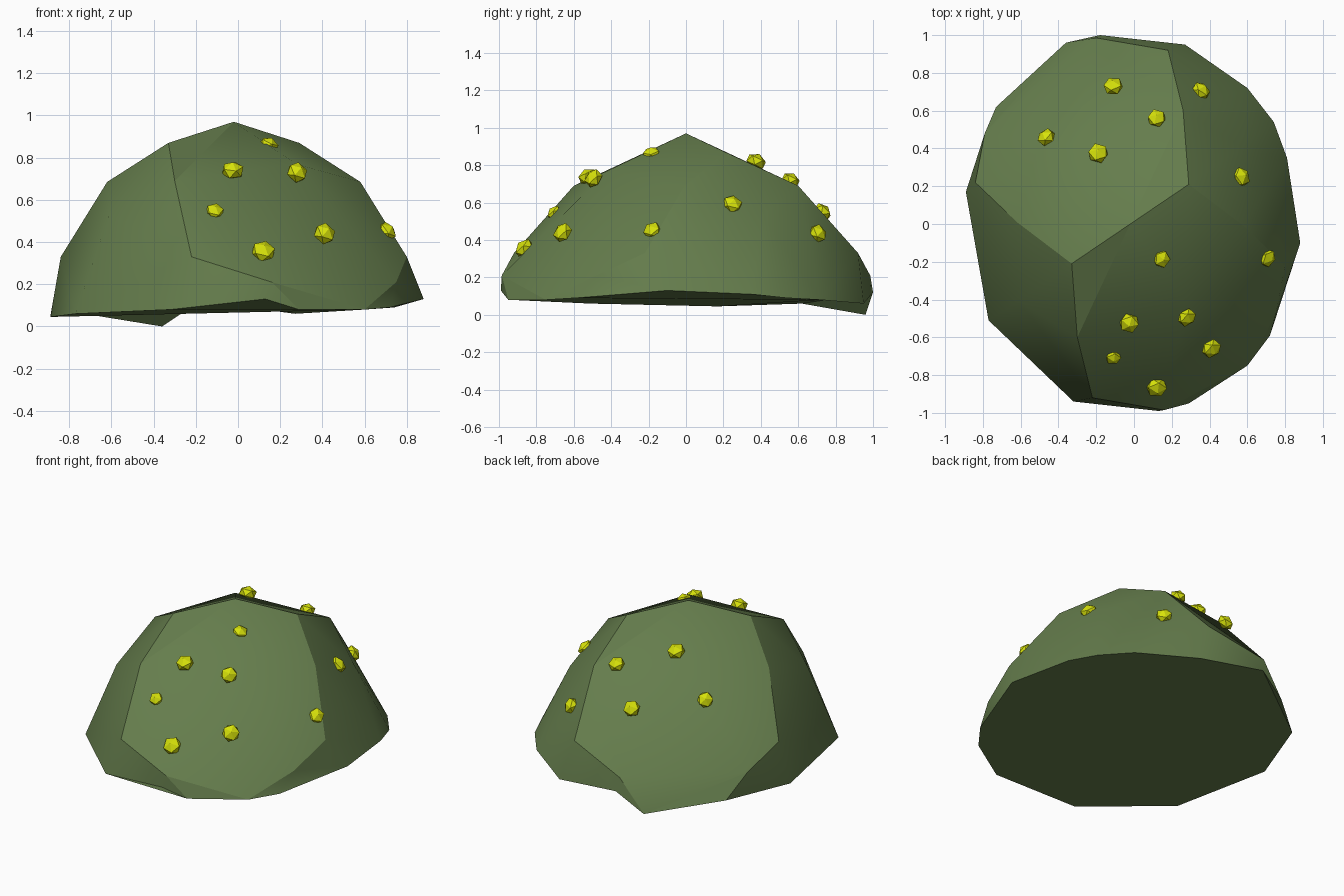
import bpy, bmesh
from mathutils import Vector

if "Cube" in bpy.data.objects:
    bpy.data.objects.remove(bpy.data.objects["Cube"])


def material(name, rgb):
    m = bpy.data.materials.new(name)
    m.diffuse_color = (*rgb, 1)
    m.use_nodes = True
    m.node_tree.nodes["Principled BSDF"].inputs["Base Color"].default_value = m.diffuse_color
    return m


leaf = material("leaf_green", (0.13, 0.205, 0.073))
yellow = material("berry_yellow", (0.68, 0.76, 0.003))


def turned(p):
    """Half-turn about the apex."""
    return (-.04 - p[0], -p[1], p[2])


# Dome: crease corners come in pairs, so do the middles of the big faces
half = [(-.33, -.21, .87), (-.62, .01, .685), (-.84, .22, .33), (-.30, -.60, .69),
        (-.22, -.92, .33), (.16, -.985, .21), (.75, -.48, .21)]
middles = [(.275, -.42, .77), (.57, .41, .53)]
crease = [(-.02, 0, .97)] + half + [turned(p) for p in half]
dome = crease + middles + [turned(p) for p in middles]

# Uneven ground rim
rim = [(.13, -.99, .13), (.29, -.95, .08), (.60, -.75, .08), (.72, -.59, .09),
       (.88, -.10, .13), (.81, .35, .11), (.74, .54, .09), (.60, .72, .08),
       (.27, .95, .06), (-.18, 1.0, .12), (-.36, .96, .06), (-.73, .62, .06),
       (-.89, .17, .045), (-.77, -.51, .06), (-.32, -.94, .08)]

bm = bmesh.new()
dome_v = [bm.verts.new(p) for p in dome]
rim_v = [bm.verts.new(p) for p in rim]
crease_v = set(dome_v[:len(crease)]) | {rim_v[1], rim_v[2], rim_v[10], rim_v[11]}
bmesh.ops.convex_hull(bm, input=bm.verts)
# replace the underside: flat base plus one corner that dips to the ground
rim_set = set(rim_v)
base = [f for f in bm.faces if set(f.verts) <= rim_set and f.normal.z < -.3]
base += [f for f in bm.faces if set(f.verts) <= rim_set and f not in base]
bmesh.ops.delete(bm, geom=base, context='FACES_ONLY')
bmesh.ops.delete(bm, geom=[e for e in bm.edges if not e.link_faces], context='EDGES')
rim_v[10].co.z = 0
bm.faces.new((rim_v[9], rim_v[10], rim_v[11]))
bmesh.ops.holes_fill(bm, edges=[e for e in bm.edges if len(e.link_faces) == 1], sides=0)
bmesh.ops.recalc_face_normals(bm, faces=bm.faces)
# smooth big faces, sharp creases between them and around the base
for f in bm.faces:
    f.smooth = True
for e in bm.edges:
    under = any(set(f.verts) <= rim_set for f in e.link_faces)
    lengths_ok = e.calc_length() < .75
    if under or (lengths_ok and e.verts[0] in crease_v and e.verts[1] in crease_v):
        e.smooth = False
me = bpy.data.meshes.new("bush")
bm.to_mesh(me)
bm.free()
bush = bpy.data.objects.new("bush", me)
bpy.context.collection.objects.link(bush)
me.materials.append(leaf)
bpy.context.view_layer.update()

# Berries: position and radius, slightly flattened against the surface
berries = [(-.025, -.525, .74, .056), (.28, -.495, .73, .054), (.12, -.865, .355, .059),
           (.41, -.66, .44, .057), (.145, -.185, .86, .05), (-.11, -.705, .545, .045),
           (.705, -.18, .45, .052), (.565, .248, .59, .056), (.355, .705, .435, .054),
           (.12, .56, .72, .052), (-.11, .73, .55, .055), (-.19, .375, .82, .057),
           (-.465, .46, .60, .052)]
for i, (x, y, z, r) in enumerate(berries):
    hit, pos, normal, _ = bush.closest_point_on_mesh(Vector((x, y, z)))
    bpy.ops.mesh.primitive_ico_sphere_add(subdivisions=1, radius=r, location=(x, y, z))
    ob = bpy.context.object
    ob.rotation_euler = normal.to_track_quat('Z', 'Y').to_euler()
    ob.scale = (1, 1, .75)
    ob.name = f"berry_{i + 1}"
    ob.data.materials.append(yellow)
